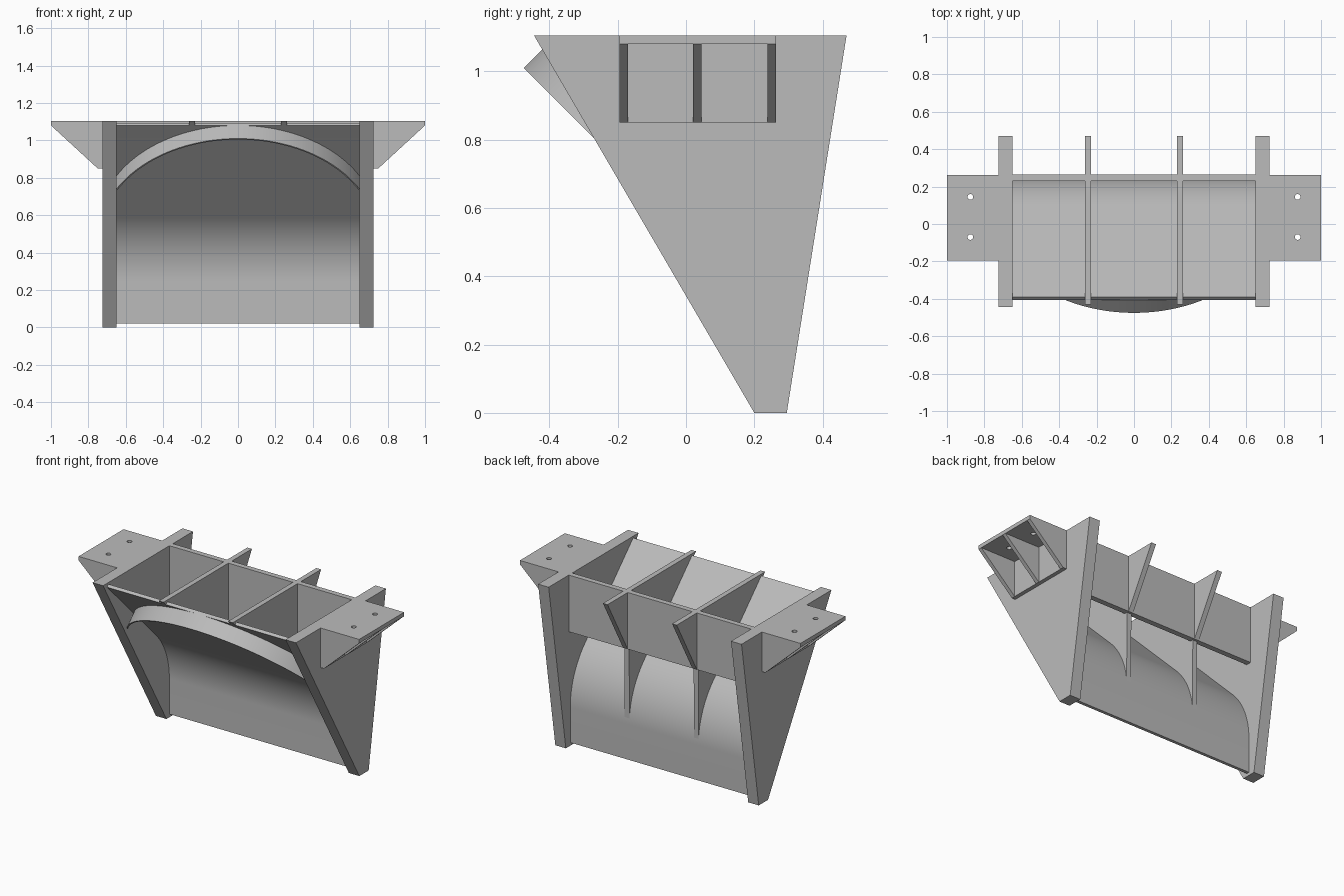
import bpy, bmesh, math
from mathutils import Vector

cube = bpy.data.objects.get("Cube")
if cube:
    bpy.data.objects.remove(cube, do_unlink=True)

grey = bpy.data.materials.new("plain grey")
grey.use_nodes = True
colour = (0.5, 0.5, 0.5, 1)
grey.diffuse_color = colour
grey.node_tree.nodes["Principled BSDF"].inputs["Base Color"].default_value = colour


def prism(name, points, offset):
    """Extrude a closed outline of 3D points by an offset vector."""
    bm = bmesh.new()
    face = bm.faces.new([bm.verts.new(p) for p in points])
    ext = bmesh.ops.extrude_face_region(bm, geom=[face])
    moved = [g for g in ext["geom"] if isinstance(g, bmesh.types.BMVert)]
    bmesh.ops.translate(bm, verts=moved, vec=offset)
    bmesh.ops.recalc_face_normals(bm, faces=bm.faces)
    mesh = bpy.data.meshes.new(name)
    bm.to_mesh(mesh)
    bm.free()
    mesh.materials.append(grey)
    obj = bpy.data.objects.new(name, mesh)
    bpy.context.collection.objects.link(obj)
    return obj


def side_prism(name, outline, x0, x1):
    """Outline in (y, z), extruded along x."""
    return prism(name, [(x0, y, z) for y, z in outline], (x1 - x0, 0, 0))


def box(name, x0, x1, y0, y1, z0, z1):
    return side_prism(name, [(y0, z0), (y1, z0), (y1, z1), (y0, z1)], x0, x1)


def smooth(obj):
    bpy.ops.object.select_all(action="DESELECT")
    obj.select_set(True)
    bpy.context.view_layer.objects.active = obj
    bpy.ops.object.shade_smooth_by_angle(angle=math.radians(30))


TOP, INNER, OUTER = 1.105, 0.65, 0.725
FRONT, THICK, BEND_Z, RADIUS = 0.23, 0.02, 0.245, 0.483
EDGE = Vector((-0.405, 1.08))          # lower front edge of the curved sheet


def bend(r, steps=24):
    """Quarter-right-angle bend from vertical to a forward slope."""
    cy = FRONT - RADIUS
    return [(cy + r * math.cos(a), BEND_Z + r * math.sin(a))
            for a in (math.pi / 4 * i / steps for i in range(steps + 1))]


# Curved sheet between the side plates
d = THICK * math.sqrt(0.5)
inner = [(FRONT, 0.02)] + bend(RADIUS) + [tuple(EDGE)]
outer = [(FRONT + THICK, 0.02)] + bend(RADIUS + THICK) + [(EDGE.x + d, EDGE.y + d)]
smooth(side_prism("curved_sheet", inner + outer[::-1], -INNER, INNER))

# Arched rim standing off the underside of the sheet
rise = 0.382
R = (INNER ** 2 + rise ** 2) / (2 * rise)
half = math.asin(INNER / R)


def arch(r, steps=48):
    pts = []
    for i in range(steps + 1):
        a = half * (2 * i / steps - 1)
        drop = (R - r * math.cos(a)) * math.sqrt(0.5)
        pts.append((r * math.sin(a), EDGE.x + drop, EDGE.y - drop))
    return pts


smooth(prism("arched_rim", arch(R) + arch(R - 0.008)[::-1], (0, -0.07, -0.07)))

# Cross wall behind the compartments
box("cross_wall", -INNER, INNER, FRONT, 0.265, 0.74, TOP)

plate = [(-0.445, TOP), (0.47, TOP), (0.295, 0), (0.2, 0)]
rib = [(-0.43, TOP), (0.47, TOP), (0.265, 0.74), (FRONT + THICK, 0.74)]
rib += bend(RADIUS + THICK * 0.9) + [tuple(EDGE)]

for side, s in (("left", 1), ("right", -1)):
    side_prism(side + "_side_plate", plate, s * INNER, s * OUTER)
    side_prism(side + "_rib", rib, s * 0.23, s * 0.263)

    # Mounting tab with two bolt holes
    tab = box(side + "_mounting_tab", s * OUTER, s, -0.195, 0.263, 1.08, TOP)
    for y in (-0.07, 0.145):
        ring = [(s * 0.875 + 0.015 * math.cos(math.tau * i / 24),
                 y + 0.015 * math.sin(math.tau * i / 24), 1) for i in range(24)]
        cutter = prism("hole_cutter", ring, (0, 0, 0.2))
        cutter.hide_render = True
        mod = tab.modifiers.new("hole", "BOOLEAN")
        mod.operation, mod.solver, mod.object = "DIFFERENCE", "EXACT", cutter
        bpy.context.view_layer.objects.active = tab
        bpy.ops.object.modifier_apply(modifier=mod.name)
        bpy.data.objects.remove(cutter, do_unlink=True)

    # Backing plate and three gussets under the tab
    box(side + "_tab_backing", s * OUTER, s * 0.75, -0.195, 0.263, 0.85, 1.08)
    for i, y in enumerate((-0.195, 0.02, 0.238)):
        web = [(OUTER, 0.85), (0.75, 0.85), (1, 1.08), (OUTER, 1.08)]
        prism(f"{side}_tab_gusset_{i + 1}", [(s * x, y, z) for x, z in web], (0, 0.025, 0))
